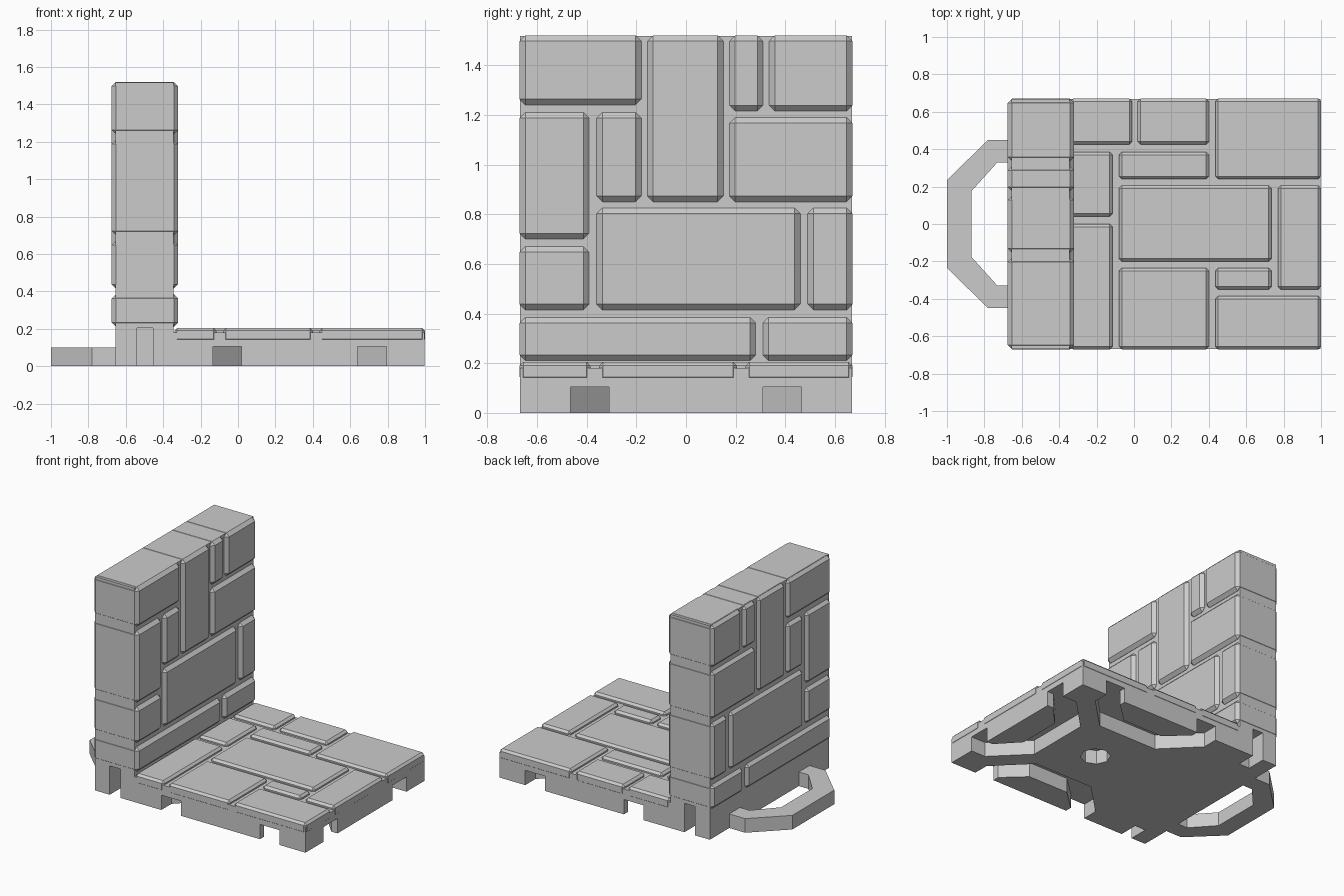
import bpy
import bmesh
from mathutils import Matrix, Vector

cube = bpy.data.objects.get("Cube")
if cube:
    bpy.data.objects.remove(cube)

stone = bpy.data.materials.new("grey_stone")
stone.use_nodes = True
COLOUR = (0.6, 0.6, 0.6, 1)
stone.diffuse_color = COLOUR
stone.node_tree.nodes["Principled BSDF"].inputs["Base Color"].default_value = COLOUR


def finish(name, bm):
    bmesh.ops.recalc_face_normals(bm, faces=bm.faces)
    mesh = bpy.data.meshes.new(name)
    bm.to_mesh(mesh)
    bm.free()
    mesh.materials.append(stone)
    obj = bpy.data.objects.new(name, mesh)
    bpy.context.collection.objects.link(obj)
    return obj


def box(name, low, high, chamfer=0):
    """Box between two corners, with optional chamfered edges."""
    low, high = Vector(low), Vector(high)
    bm = bmesh.new()
    bmesh.ops.create_cube(bm, size=1, matrix=Matrix.Translation((low + high) / 2)
                          @ Matrix.Diagonal((*(high - low), 1)))
    if chamfer:
        bmesh.ops.bevel(bm, geom=bm.edges[:], offset=chamfer, segments=1, affect='EDGES')
    return finish(name, bm)


def prism(name, outline, bottom, top):
    """Flat outline raised between two heights."""
    bm = bmesh.new()
    face = bm.faces.new([bm.verts.new((x, y, bottom)) for x, y in outline])
    raised = bmesh.ops.extrude_face_region(bm, geom=[face])["geom"]
    verts = [v for v in raised if isinstance(v, bmesh.types.BMVert)]
    bmesh.ops.translate(bm, verts=verts, vec=(0, 0, top - bottom))
    return finish(name, bm)


def cut(target, cutters):
    for cutter in cutters:
        cutter.hide_render = True
        mod = target.modifiers.new("cut", 'BOOLEAN')
        mod.operation = 'DIFFERENCE'
        mod.solver = 'EXACT'
        mod.object = cutter
        bpy.context.view_layer.objects.active = target
        bpy.ops.object.modifier_apply(modifier=mod.name)
        bpy.data.objects.remove(cutter)


def bracket(half_path):
    """Mirror (depth, side) points into a closed C-shaped outline."""
    outer, inner = half_path
    return (outer + [(d, -s) for d, s in reversed(outer)]
            + [(d, -s) for d, s in inner] + list(reversed(inner)))


# Floor slab with connector channels on its three free sides and a centre hole
MID = 0.33
floor_slab = box("floor_slab", (-0.345, -0.668, 0), (0.998, 0.668, 0.18))
channel = bracket(([(-0.05, 0.465), (0.115, 0.465), (0.345, 0.235)],
                   [(-0.05, 0.31), (0.05, 0.31), (0.19, 0.16)]))
cutters = []
for side, place in (("right", lambda d, s: (1 - d, s)),
                    ("back", lambda d, s: (MID + s, 0.67 - d)),
                    ("front", lambda d, s: (MID + s, d - 0.67))):
    cutters.append(prism("channel_" + side, [place(d, s) for d, s in channel], -0.05, 0.105))
bm = bmesh.new()
bmesh.ops.create_cone(bm, cap_ends=True, segments=8, radius1=0.1, radius2=0.1, depth=0.2,
                      matrix=Matrix.Translation((MID, 0, 0)))
cutters.append(finish("centre_hole", bm))
cut(floor_slab, cutters)

# Floor stones, as x and y ranges in hundredths
FLOOR = [(-34, -1, 42.5, 67), (2, 40, 42.5, 67), (43.5, 100, 24, 67),
         (-34, -11.5, 4, 38.5), (-8, 40, 24, 38.5), (-8, 73.5, -20, 20.5),
         (77, 100, -35, 20.5), (-34, -11.5, -67, 0), (-8, 40, -67, -23.5),
         (43.5, 73.5, -35, -23.5), (43.5, 100, -67, -38.5)]
for x0, x1, y0, y1 in FLOOR:
    box("floor_stone", (x0 / 100, y0 / 100, 0.13), (x1 / 100, y1 / 100, 0.205), 0.015)

# Wall core with a slot at each end
wall_core = box("wall_core", (-0.655, -0.668, 0), (-0.345, 0.668, 1.518))
cut(wall_core, [box("end_slot", (-0.54, s * 0.61 - 0.08, -0.05),
                    (-0.455, s * 0.61 + 0.08, 0.205)) for s in (-1, 1)])

# Wall stones run right through the core, as y and z ranges in hundredths
WALL = [(-67, 28, 21, 38.5), (31, 67, 21, 38.5), (-67, -39, 41.5, 67),
        (-36, 46, 41.5, 82.5), (49, 67, 41.5, 82.5), (-67, -39, 70, 121),
        (-36, -18, 85, 121), (17.5, 67, 85, 119), (-15.5, 15, 85, 152),
        (-67, -18, 124, 152), (17.5, 31, 121.5, 152), (33.5, 67, 121.5, 152)]
for y0, y1, z0, z1 in WALL:
    box("wall_stone", (-0.675, y0 / 100, z0 / 100), (-0.32, y1 / 100, z1 / 100), 0.023)

# Connector loop on the outer side of the wall
loop = bracket(([(0.64, 0.45), (0.78, 0.45), (1, 0.235)],
                [(0.64, 0.33), (0.73, 0.33), (0.87, 0.175)]))
prism("connector_loop", [(-d, s) for d, s in loop], 0, 0.1)
